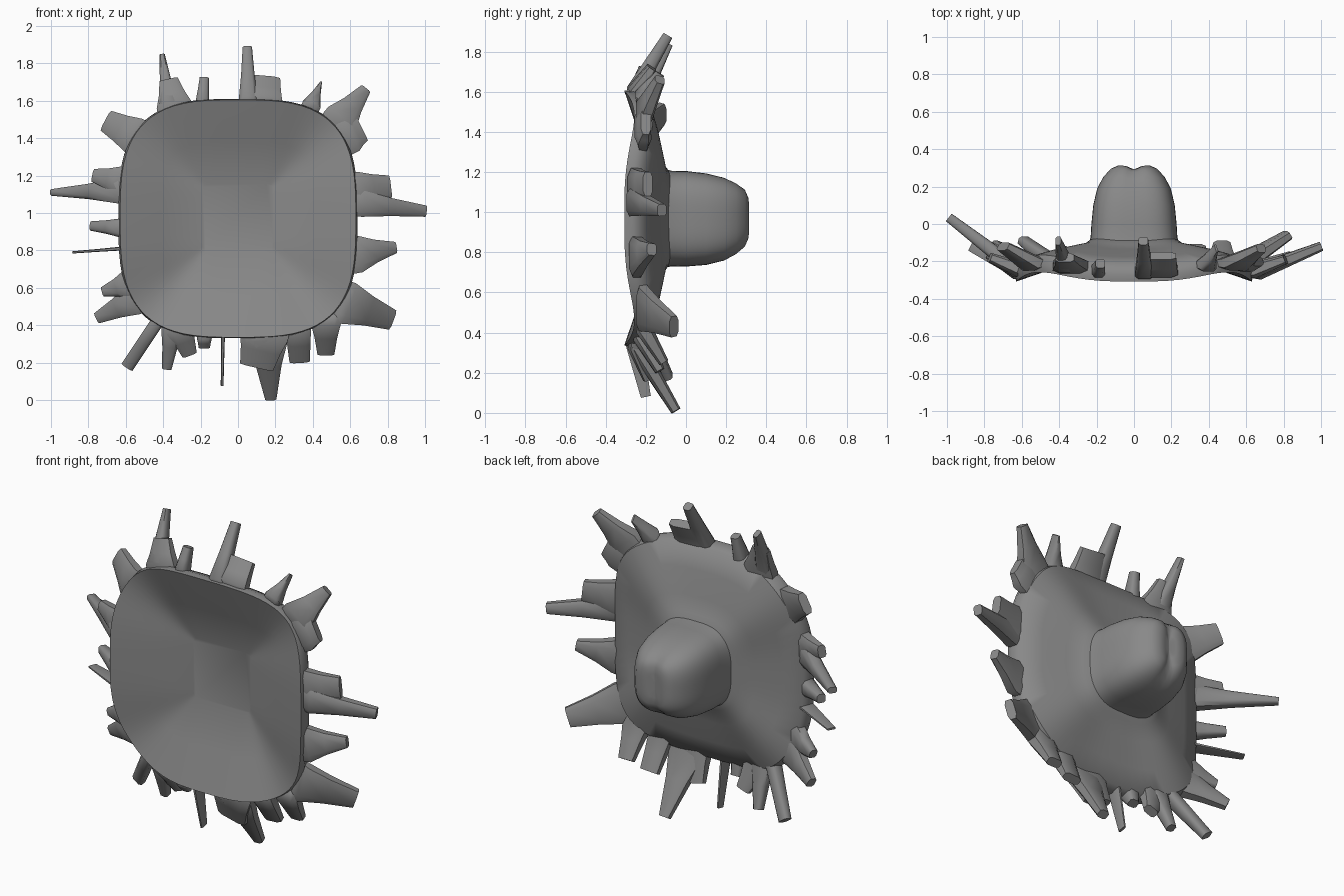
import bpy, bmesh
from math import cos, sin, pi, exp, copysign
from mathutils import Vector

N = 72
CZ = 0.97

# dark grey for every part
grey = bpy.data.materials.new("dark_grey")
grey.diffuse_color = (0.25, 0.25, 0.25, 1)


def superellipse(a, b, n, cz, t):
    c, s = cos(t), sin(t)
    return (a * copysign(abs(c) ** (2 / n), c),
            cz + b * copysign(abs(s) ** (2 / n), s))


def rim_dip(t):
    # the rim comes forward mid-side and drops back at the corners
    return 0.05 * sin(2 * t) ** 2


def finish(bm, name, angle):
    bmesh.ops.recalc_face_normals(bm, faces=bm.faces)
    me = bpy.data.meshes.new(name)
    bm.to_mesh(me)
    bm.free()
    me.materials.append(grey)
    ob = bpy.data.objects.new(name, me)
    bpy.context.collection.objects.link(ob)
    bpy.ops.object.select_all(action='DESELECT')
    ob.select_set(True)
    bpy.context.view_layer.objects.active = ob
    bpy.ops.object.shade_smooth_by_angle(angle=angle)
    return ob


def loft(name, rings, offset):
    """Rings are (half width, half height, power, centre z, y, offset weight)."""
    bm = bmesh.new()
    loops = []
    for a, b, n, cz, y, w in rings:
        loop = []
        for i in range(N):
            t = 2 * pi * (i + 0.5) / N
            x, z = superellipse(a, b, n, cz, t)
            loop.append(bm.verts.new((x, y + w * offset(t, x), z)))
        loops.append(loop)
    for p, q in zip(loops, loops[1:]):
        for i in range(N):
            j = (i + 1) % N
            bm.faces.new((p[i], p[j], q[j], q[i]))
    bm.faces.new(loops[0])
    bm.faces.new(loops[-1])
    return finish(bm, name, 0.9)


# flared dish: recessed front panel, rim, sloping back
loft("flared_dish", [
    (0.19, 0.178, 14, 0.978, -0.15, 0),
    (0.41, 0.41, 4, CZ, -0.232, 0.5),
    (0.63, 0.635, 3.1, CZ, -0.308, 1),
    (0.64, 0.64, 3.1, CZ, -0.27, 1),
    (0.62, 0.62, 3.1, CZ, -0.215, 1),
    (0.50, 0.50, 3.1, CZ, -0.175, 0.8),
    (0.36, 0.36, 3.1, CZ, -0.135, 0.5),
    (0.27, 0.27, 3.1, CZ, -0.11, 0.3),
    (0.20, 0.20, 3.1, CZ, -0.06, 0),
], lambda t, x: rim_dip(t))

# rounded body behind the dish, with a shallow cleft down the back
loft("rear_body", [
    (0.25, 0.25, 3.2, 0.97, -0.13, 0),
    (0.232, 0.238, 3.2, 0.968, -0.07, 0),
    (0.228, 0.238, 3.2, 0.967, 0.0, 0),
    (0.218, 0.228, 3.2, 0.965, 0.10, 0),
    (0.197, 0.207, 3.2, 0.965, 0.19, 0.3),
    (0.165, 0.178, 3.2, 0.967, 0.25, 0.7),
    (0.125, 0.145, 3.2, 0.97, 0.295, 1),
    (0.085, 0.11, 3, 0.97, 0.313, 1),
    (0.04, 0.07, 3, 0.97, 0.315, 1),
    (0.004, 0.03, 3, 0.97, 0.315, 1),
], lambda t, x: -0.022 * exp(-(x / 0.035) ** 2))

# spikes: base x, base z, base width, tip x, tip z, tip width, tip y
top = [
    (-.34, 1.57, .19, -.37, 1.71, .10, -.18), (-.37, 1.58, .10, -.405, 1.84, .03, -.09),
    (-.19, 1.60, .07, -.18, 1.72, .05, -.21), (.13, 1.60, .21, .14, 1.72, .17, -.17),
    (.055, 1.60, .10, .05, 1.88, .05, -.09), (.39, 1.57, .10, .44, 1.69, .012, -.13),
    (.55, 1.50, .19, .68, 1.66, .06, -.13), (.60, 1.42, .20, .66, 1.45, .14, -.20),
]
right = [
    (.64, 1.12, .20, .81, 1.14, .12, -.19), (.66, 1.05, .14, 1.0, 1.01, .06, -.12),
    (.64, .78, .20, .84, .815, .06, -.17), (.58, .52, .23, .82, .43, .11, -.06),
    (.47, .42, .16, .47, .25, .09, -.11),
]
bottom = [
    (.32, .38, .14, .33, .21, .11, -.13), (.14, .35, .26, .10, .18, .18, -.19),
    (.155, .34, .23, .175, .01, .06, -.05), (-.08, .34, .02, -.085, .08, .015, -.20),
    (-.18, .34, .08, -.18, .285, .06, -.22), (-.31, .38, .15, -.26, .245, .08, -.17),
    (-.35, .39, .12, -.38, .17, .05, -.14), (-.43, .42, .07, -.59, .18, .07, -.09),
]
left = [
    (-.55, .54, .17, -.75, .44, .06, -.11), (-.58, .62, .16, -.72, .58, .05, -.17),
    (-.62, .81, .02, -.875, .79, .012, -.12), (-.62, .92, .10, -.78, .93, .05, -.16),
    (-.62, 1.17, .16, -.77, 1.20, .07, -.18), (-.62, 1.12, .14, -.99, 1.11, .035, .035),
    (-.55, 1.41, .20, -.70, 1.49, .12, -.12),
]


def spike(bm, bx, bz, bw, tx, tz, tw, ty):
    dx, dz = bx, bz - CZ
    corner = min(1, (2 * abs(dx * dz) / (dx * dx + dz * dz)) ** 2)
    base = Vector((bx, -0.26 + 0.05 * corner, bz))
    tip = Vector((tx, ty, tz))
    d = (tip - base).normalized()
    root = base - 0.06 * Vector((d.x, 0, d.z))
    side = Vector((d.z, 0, -d.x)).normalized()
    up = d.cross(side)
    rings = []
    # rounded eight-sided sections, narrowing quickly and then steadily
    mid = base.lerp(tip, 0.45)
    for p, w, h in ((root, bw, .06), (base, bw, .085),
                    (mid, bw * .45 + tw * .55, .07), (tip, tw, .05)):
        rings.append([bm.verts.new(p + side * w * u + up * h * v) for u, v in
                      ((-.5, -.3), (-.3, -.5), (.3, -.5), (.5, -.3),
                       (.5, .3), (.3, .5), (-.3, .5), (-.5, .3))])
    for p, q in zip(rings, rings[1:]):
        for i in range(8):
            j = (i + 1) % 8
            bm.faces.new((p[i], p[j], q[j], q[i]))
    bm.faces.new(rings[0])
    bm.faces.new(rings[-1])


for name, group in (("top", top), ("right", right), ("bottom", bottom), ("left", left)):
    bm = bmesh.new()
    for s in group:
        spike(bm, *s)
    finish(bm, name + "_spikes", 0.9)
